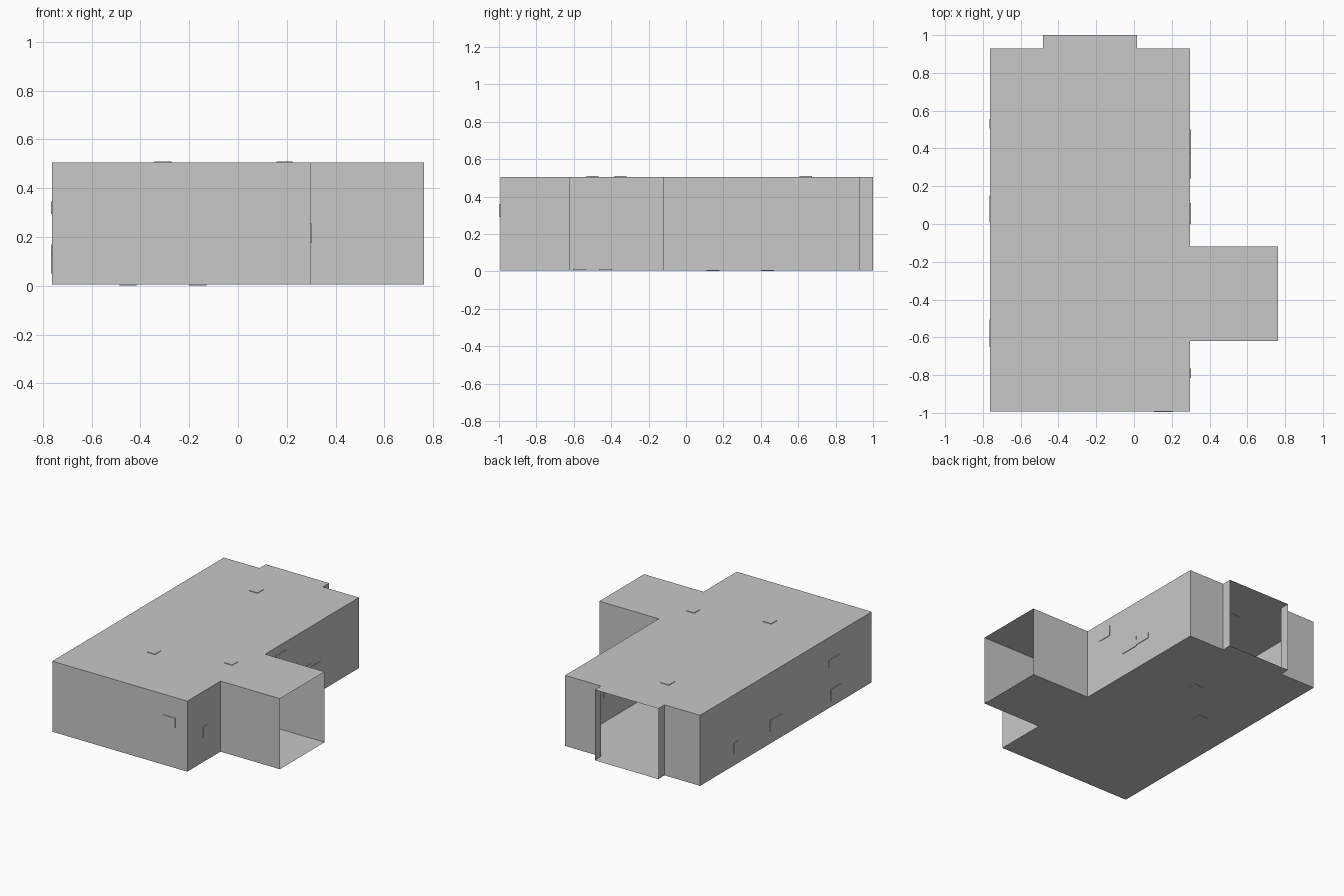
import bpy
import bmesh
from mathutils import Vector

old = bpy.data.objects.get("Cube")
if old:
    bpy.data.objects.remove(old, do_unlink=True)

# One plain grey for the whole building
GREY = (0.58, 0.58, 0.58, 1)
grey = bpy.data.materials.new("plain grey")
grey.use_nodes = True
grey.diffuse_color = GREY
grey.node_tree.nodes["Principled BSDF"].inputs["Base Color"].default_value = GREY

FLOOR, ROOF = 0.005, 0.505
WEST, EAST, FRONT, BACK = -0.762, 0.297, -0.992, 0.93


def finish(name, bm):
    mesh = bpy.data.meshes.new(name)
    bm.to_mesh(mesh)
    bm.free()
    mesh.materials.append(grey)
    ob = bpy.data.objects.new(name, mesh)
    bpy.context.collection.objects.link(ob)
    return ob


# Hall shell: sheet floor, roof and walls, open at the porch and side wing ends
outline = [(WEST, FRONT), (EAST, FRONT), (EAST, -0.62), (0.763, -0.62),
           (0.763, -0.12), (EAST, -0.12), (EAST, BACK), (0.015, BACK),
           (0.015, 1), (-0.483, 1), (-0.483, BACK), (WEST, BACK)]
OPEN_ENDS = {3, 8}
bm = bmesh.new()
low = [bm.verts.new((x, y, FLOOR)) for x, y in outline]
high = [bm.verts.new((x, y, ROOF)) for x, y in outline]
bm.faces.new(low[::-1])
bm.faces.new(high)
for i in range(len(outline)):
    if i not in OPEN_ENDS:
        j = (i + 1) % len(outline)
        bm.faces.new((low[i], low[j], high[j], high[i]))
finish("hall_shell", bm)


# Small plates set through the walls, roof and floor
def plate(name, centre, size):
    bm = bmesh.new()
    bmesh.ops.create_cube(bm, size=1)
    bmesh.ops.scale(bm, vec=Vector(size), verts=bm.verts)
    bmesh.ops.translate(bm, vec=Vector(centre), verts=bm.verts)
    finish(name, bm)


T = 0.008
for n, (x, y) in enumerate([(-0.31, -0.5), (0.19, -0.35), (-0.305, 0.64)]):
    plate(f"roof_plate_{n}", (x, y, ROOF), (0.065, 0.065, T))

for n, (x, y) in enumerate([(-0.165, 0.435), (-0.45, 0.145),
                            (-0.3, -0.57), (-0.2, -0.43)]):
    inset = FLOOR + (0.004 if y < 0 else 0)
    plate(f"floor_plate_{n}", (x, y, inset), (0.07, 0.07, T))

# Side wall plates: y, z, length, height
for n, (y, z, l, h) in enumerate([(0.53, 0.125, 0.05, 0.08), (0.08, 0.13, 0.14, 0.08),
                                  (-0.59, 0.09, 0.12, 0.08), (-0.565, 0.32, 0.12, 0.05)]):
    plate(f"west_plate_{n}", (WEST, y, z), (T, l, h))

for n, (y, z, l, h) in enumerate([(0.055, 0.41, 0.11, 0.075), (0.31, 0.21, 0.14, 0.075),
                                  (0.44, 0.2, 0.12, 0.04), (-0.79, 0.215, 0.05, 0.08)]):
    plate(f"east_plate_{n}", (EAST, y, z), (T, l, h))

plate("front_plate", (0.155, FRONT, 0.325), (0.1, T, 0.07))
